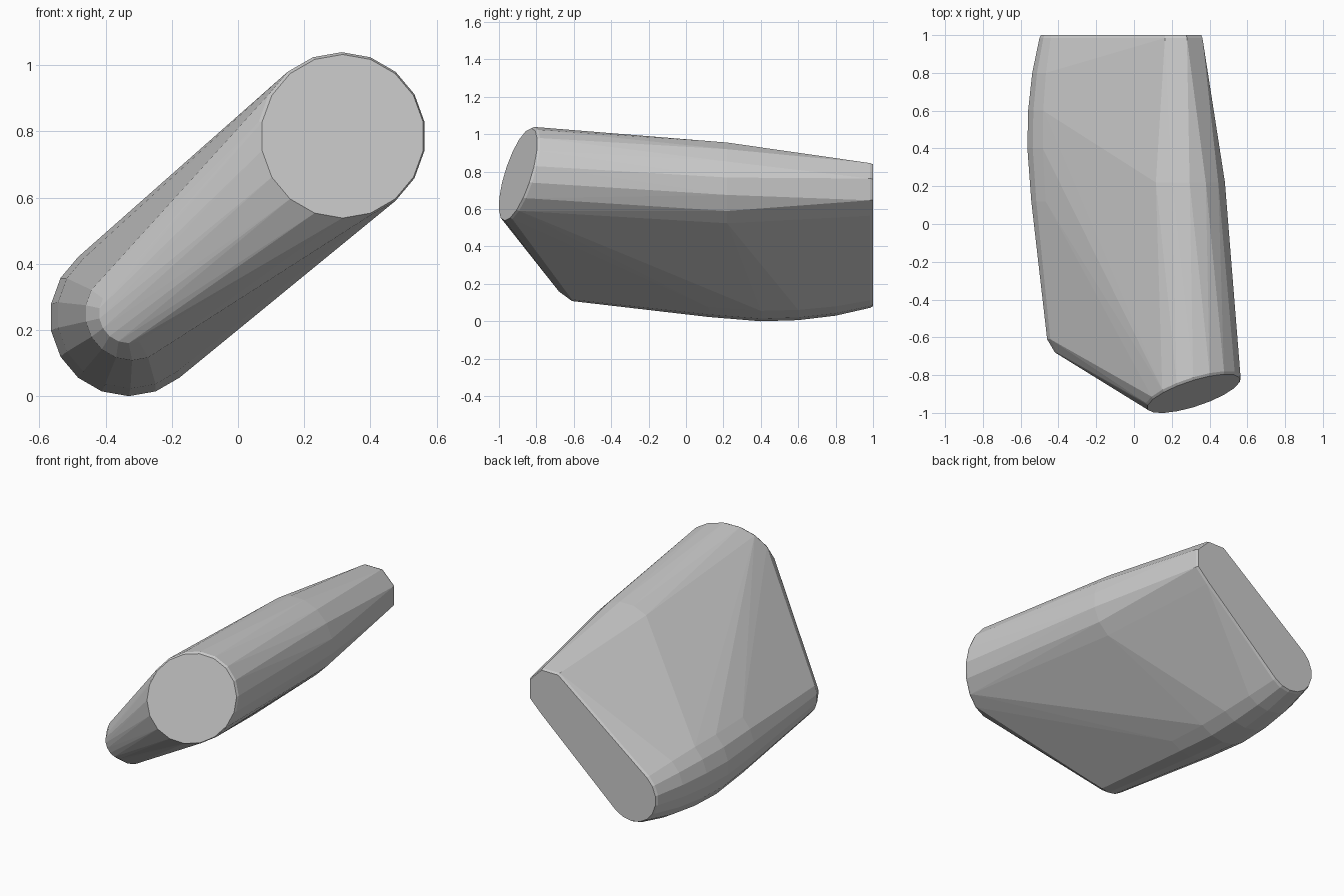
import bpy, bmesh
from math import cos, sin, pi, radians

if "Cube" in bpy.data.objects:
    bpy.data.objects.remove(bpy.data.objects["Cube"])


def ring(bm, cx, y, cz, r, n=16, slope_x=0.0, slope_z=0.0):
    """Circle of points facing -y, optionally lying on a tilted plane."""
    for i in range(n):
        a = 2 * pi * (i + 0.5) / n
        dx, dz = r * cos(a), r * sin(a)
        bm.verts.new((cx + dx, y + slope_x * dx + slope_z * dz, cz + dz))


bm = bmesh.new()

# Tilted round front end of the thick upper edge, with a tiny rim bevel
ring(bm, 0.316, -0.898, 0.785, 0.247, 18, 0.30, 0.29)
ring(bm, 0.313, -0.885, 0.785, 0.254, 18, 0.30, 0.29)

# Upper edge: swells below mid-length, then tapers to an eight-sided back end
ring(bm, 0.248, 0.22, 0.722, 0.238, 16)
ring(bm, 0.222, 0.985, 0.705, 0.152, 8)
ring(bm, 0.221, 1.00, 0.704, 0.146, 8)

# Bulging lower edge: x, y, z, radius
for x, y, z, r in [(-0.33, -0.68, 0.25, 0.09),
                   (-0.32, -0.61, 0.25, 0.142),
                   (-0.325, 0.12, 0.245, 0.222),
                   (-0.33, 0.40, 0.238, 0.238),
                   (-0.33, 0.60, 0.240, 0.234),
                   (-0.33, 0.80, 0.242, 0.212),
                   (-0.33, 0.985, 0.245, 0.173),
                   (-0.33, 1.00, 0.245, 0.165)]:
    ring(bm, x, y, z, r, 18)

# Wrap both edges in one convex skin
bmesh.ops.convex_hull(bm, input=bm.verts[:])
loose = [v for v in bm.verts if not v.link_faces]
bmesh.ops.delete(bm, geom=loose, context='VERTS')
bmesh.ops.dissolve_limit(bm, angle_limit=radians(1.0),
                         verts=bm.verts[:], edges=bm.edges[:])
bmesh.ops.recalc_face_normals(bm, faces=bm.faces[:])

# Rest exactly on the ground
low = min(v.co.z for v in bm.verts)
bmesh.ops.translate(bm, verts=bm.verts[:], vec=(0, 0, -low))

mesh = bpy.data.meshes.new("tapered_block")
bm.to_mesh(mesh)
bm.free()
block = bpy.data.objects.new("tapered_block", mesh)
bpy.context.collection.objects.link(block)
